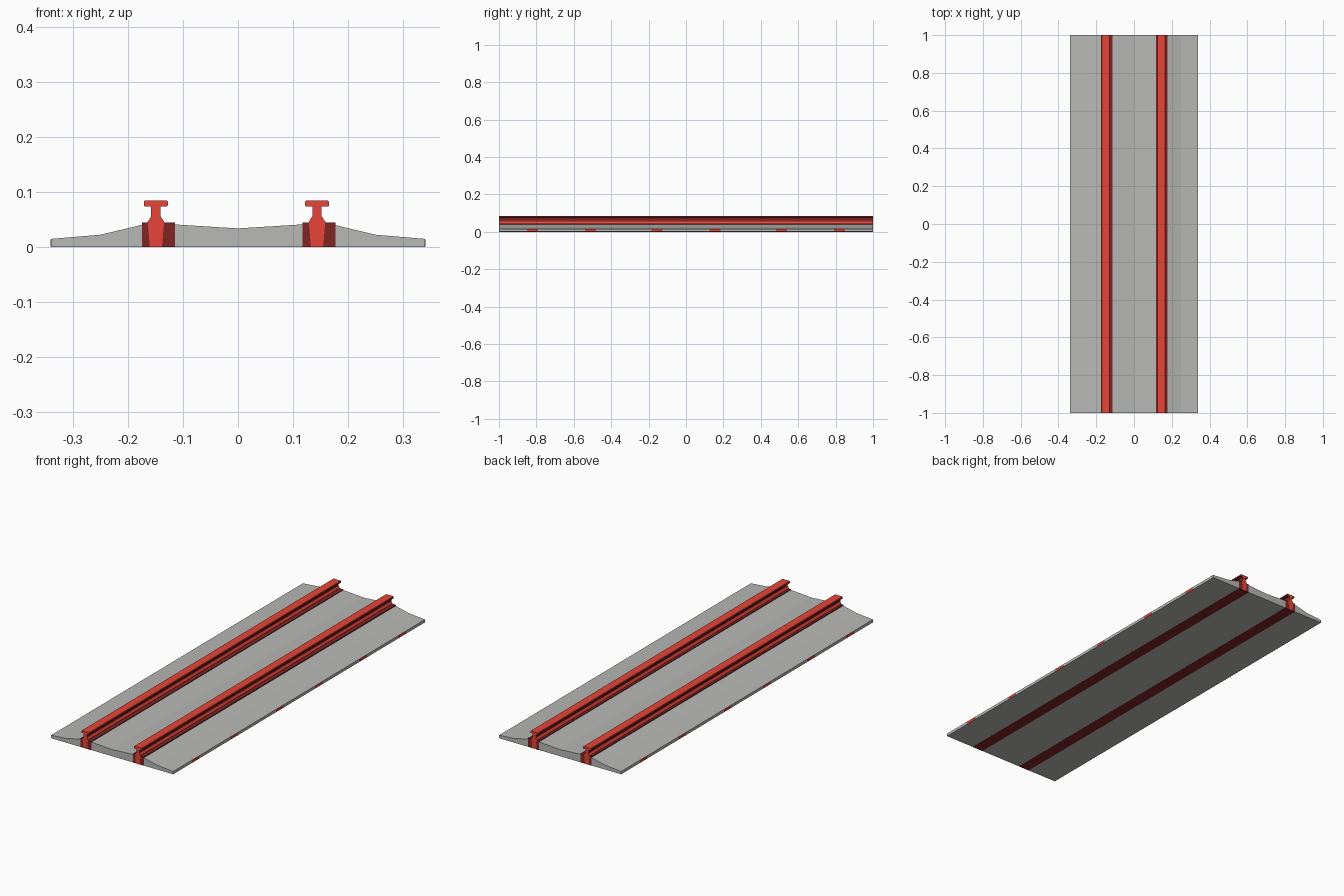
import bpy

if "Cube" in bpy.data.objects:
    bpy.data.objects.remove(bpy.data.objects["Cube"])


def material(name, rgb):
    m = bpy.data.materials.new(name)
    m.diffuse_color = (*rgb, 1.0)
    m.use_nodes = True
    m.node_tree.nodes["Principled BSDF"].inputs["Base Color"].default_value = m.diffuse_color
    return m


GREY = material("ballast grey", (0.48, 0.48, 0.47))
RED = material("rail red", (0.80, 0.06, 0.04))
DARK = material("dark rust red", (0.22, 0.018, 0.018))


def extrude_y(name, profile, y0, y1, mat):
    """Extrude a closed counter-clockwise x/z profile from y0 to y1."""
    n = len(profile)
    verts = [(x, y, z) for y in (y0, y1) for x, z in profile]
    faces = [list(range(n)), list(range(2 * n - 1, n - 1, -1))]
    faces += [[i, i + n, (i + 1) % n + n, (i + 1) % n] for i in range(n)]
    me = bpy.data.meshes.new(name)
    me.from_pydata(verts, [], faces)
    me.materials.append(mat)
    ob = bpy.data.objects.new(name, me)
    bpy.context.collection.objects.link(ob)
    return ob


def mirrored(half):
    """Right half, bottom to top, completed with its left half."""
    return half + [(-x, z) for x, z in reversed(half) if x > 0]


# Ballast bed with raised shoulders and a shallow central dip
bed = mirrored([(0.3395, 0.0006), (0.3395, 0.015), (0.25, 0.0225),
                (0.17, 0.0415), (0.12, 0.0415), (0.0, 0.034)])
extrude_y("ballast_bed", bed, -0.9995, 0.9995, GREY)

# Rails: dark buried foot, bright tapering web core and head
for side, foot_x, web_x in (("left", -0.1445, -0.149), ("right", 0.147, 0.1435)):
    foot = mirrored([(0.030, 0.0), (0.030, 0.045)])
    extrude_y(side + "_rail_foot", [(x + foot_x, z) for x, z in foot],
              -0.9997, 0.9997, DARK)
    rail = mirrored([(0.011, 0.0003), (0.015, 0.046), (0.0125, 0.050), (0.0085, 0.056),
                     (0.0085, 0.0735), (0.020, 0.0735), (0.022, 0.076),
                     (0.022, 0.0825), (0.020, 0.0845)])
    ob = extrude_y(side + "_rail", [(x + web_x, z) for x, z in rail], -1, 1, RED)
    # Rusty flanks: every long face except the running surface
    ob.data.materials.append(DARK)
    for p in ob.data.polygons:
        if abs(p.normal.y) < 0.5 and p.normal.z < 0.5:
            p.material_index = 1

# Buried sleepers, only their ends show at the sides of the bed
sleeper = mirrored([(0.34, 0.001), (0.34, 0.014)])
for i, y in enumerate((-0.82, -0.51, -0.155, 0.155, 0.51, 0.82)):
    extrude_y(f"sleeper_{i + 1}", sleeper, y - 0.029, y + 0.029, RED)
